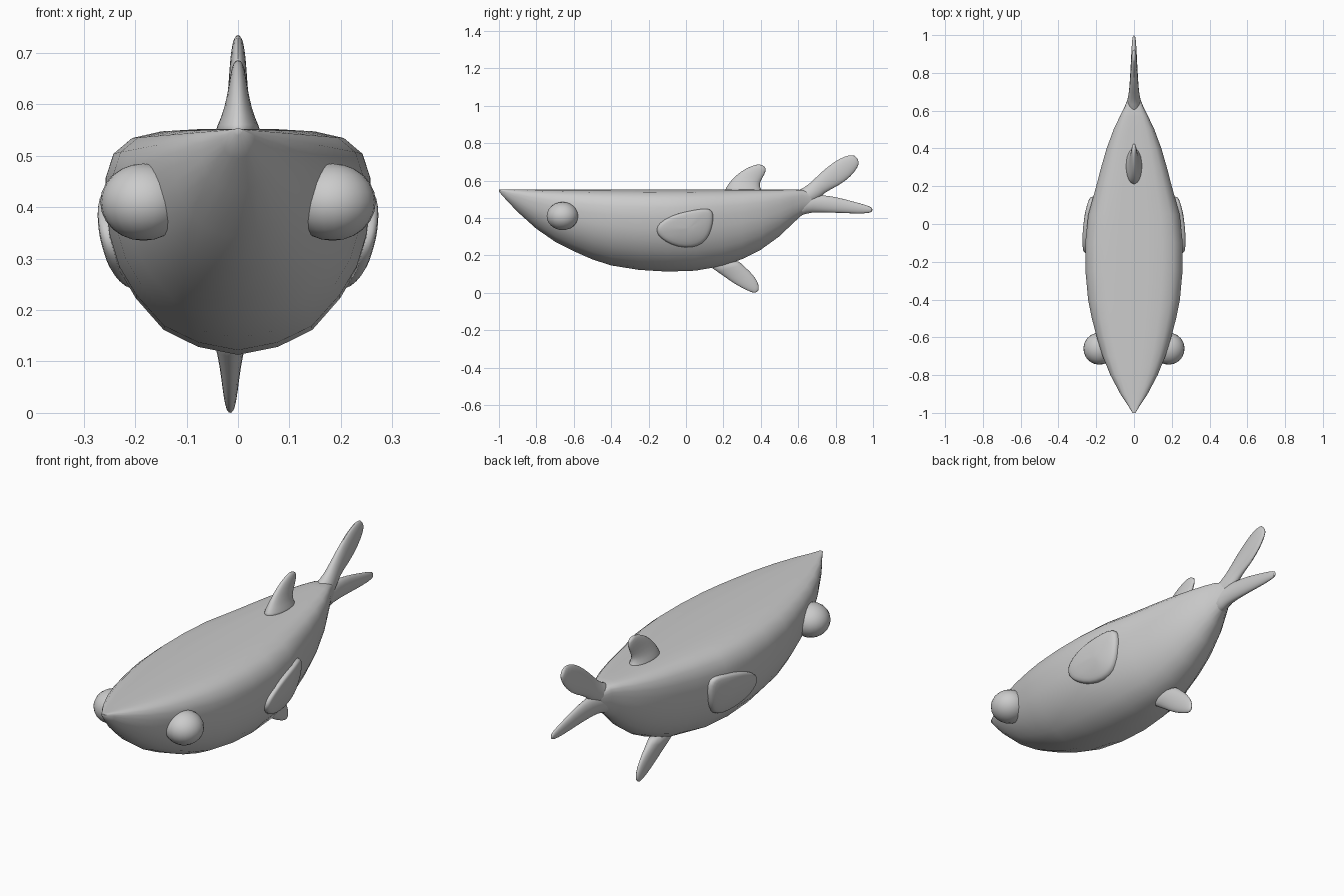
import bpy, bmesh
from math import sin, cos, pi, radians

if "Cube" in bpy.data.objects:
    bpy.data.objects.remove(bpy.data.objects["Cube"])


def finish(name, bm, subdiv=0, angle=60):
    bmesh.ops.recalc_face_normals(bm, faces=bm.faces)
    me = bpy.data.meshes.new(name)
    bm.to_mesh(me)
    bm.free()
    ob = bpy.data.objects.new(name, me)
    bpy.context.collection.objects.link(ob)
    bpy.ops.object.select_all(action='DESELECT')
    ob.select_set(True)
    bpy.context.view_layer.objects.active = ob
    bpy.ops.object.shade_smooth_by_angle(angle=radians(angle))
    if subdiv:
        m = ob.modifiers.new("Subdivision", 'SUBSURF')
        m.levels = m.render_levels = subdiv
    return ob


def loft(bm, rings):
    rows = [[bm.verts.new(p) for p in r] for r in rings]
    n = len(rows[0])
    for a, b in zip(rows, rows[1:]):
        for i in range(n):
            j = (i + 1) % n
            bm.faces.new((a[i], a[j], b[j], b[i]))
    bm.faces.new(rows[0])
    bm.faces.new(rows[-1])


# Body stations: y, half width, top z, bottom z
STATIONS = [(-1, .008, .553, .54), (-.96, .032, .552, .495), (-.9, .072, .552, .432),
            (-.8, .125, .552, .342), (-.7, .166, .552, .273), (-.6, .197, .552, .222),
            (-.5, .223, .552, .178), (-.4, .243, .552, .146), (-.25, .257, .552, .122),
            (-.1, .258, .552, .113), (.05, .242, .552, .118), (.2, .2, .552, .144),
            (.3, .174, .552, .18), (.4, .145, .552, .23), (.5, .108, .552, .302),
            (.57, .075, .552, .37), (.62, .05, .55, .415), (.67, .03, .535, .44)]
# Half cross-section: flat back, round shoulder, keeled belly
SECTION = [(0, 1), (.3, 1), (.58, .99), (.8, .96), (.94, .89), (1, .78), (1, .66), (.97, .52),
           (.9, .38), (.77, .25), (.56, .11), (.3, .035), (0, 0)]


def interp(pts, x):
    for (x0, y0), (x1, y1) in zip(pts, pts[1:]):
        if x0 <= x <= x1:
            return y0 + (y1 - y0) * (x - x0) / (x1 - x0)
    return pts[-1][1]


def body_x(y, z):
    w, top, bot = (interp([(s[0], s[k]) for s in STATIONS], y) for k in (1, 2, 3))
    return w * interp([(v, u) for u, v in reversed(SECTION)], (z - bot) / (top - bot))


outline = SECTION + [(-u, v) for u, v in SECTION[-2:0:-1]]
bm = bmesh.new()
loft(bm, [[(u * w, y, b + v * (t - b)) for u, v in outline] for y, w, t, b in STATIONS])
finish("body", bm)


# Blade fins: rows of (edge A y,z, edge B y,z, half thickness)
def fin(name, rows, lean=0.0, n=12):
    bm = bmesh.new()
    rings = []
    for ay, az, by, bz, t in rows:
        ring = []
        for i in range(n):
            a = 2 * pi * i / n
            k = .5 - .5 * cos(a)
            ring.append((t * sin(a) + lean, ay + (by - ay) * k, az + (bz - az) * k))
        rings.append(ring)
    loft(bm, rings)
    finish(name, bm, 1, 80)


fin("upper_tail_fin", [(.56, .54, .58, .44, .055), (.635, .56, .70, .48, .034),
                       (.69, .615, .735, .535, .025), (.76, .68, .815, .567, .02),
                       (.82, .72, .885, .62, .017), (.872, .739, .923, .675, .013),
                       (.908, .735, .926, .70, .007)])
fin("lower_tail_fin", [(.56, .52, .57, .385, .055), (.66, .525, .64, .425, .035),
                       (.73, .525, .70, .428, .026), (.81, .512, .80, .426, .02),
                       (.89, .49, .88, .423, .016), (.96, .471, .955, .422, .012),
                       (1.0, .455, 1.0, .43, .007)])
fin("dorsal_fin", [(.19, .53, .43, .53, .055), (.21, .56, .40, .555, .042), (.235, .60, .395, .585, .027),
                   (.29, .65, .415, .62, .019), (.35, .68, .43, .65, .014), (.395, .69, .425, .675, .008)])
fin("belly_fin", [(.10, .15, .28, .18, .04), (.17, .11, .30, .153, .03), (.23, .065, .345, .115, .021),
                  (.29, .028, .38, .07, .016), (.345, .003, .392, .035, .011),
                  (.372, -.003, .388, .01, .006)], lean=-.015)

# Side fins: thick padded plates that follow the flank
SIDE = [(-.16, .335), (-.15, .37), (-.08, .413), (0, .435), (.08, .449), (.13, .451), (.148, .425),
        (.145, .37), (.125, .305), (.09, .26), (.03, .238), (-.05, .245), (-.11, .272), (-.15, .305)]
for name, s in (("right_side_fin", 1), ("left_side_fin", -1)):
    bm = bmesh.new()
    cy, cz = .02, .345
    rings = []
    for k, off in ((1, -.03), (1, .006), (.97, .016), (.88, .021), (.5, .022), (.1, .022)):
        ring = []
        for y, z in SIDE:
            py, pz = cy + (y - cy) * k, cz + (z - cz) * k
            ring.append((s * (body_x(py, pz) + off), py, pz))
        rings.append(ring)
    loft(bm, rings)
    finish(name, bm, 1, 80)

# Bulging eyes
for name, s in (("right_eye", 1), ("left_eye", -1)):
    bm = bmesh.new()
    bmesh.ops.create_uvsphere(bm, u_segments=20, v_segments=12, radius=1)
    ob = finish(name, bm, 0, 80)
    ob.scale = (.084, .085, .075)
    ob.location = (s * .184, -.66, .41)
    ob.rotation_euler = (0, 0, -s * radians(15))
